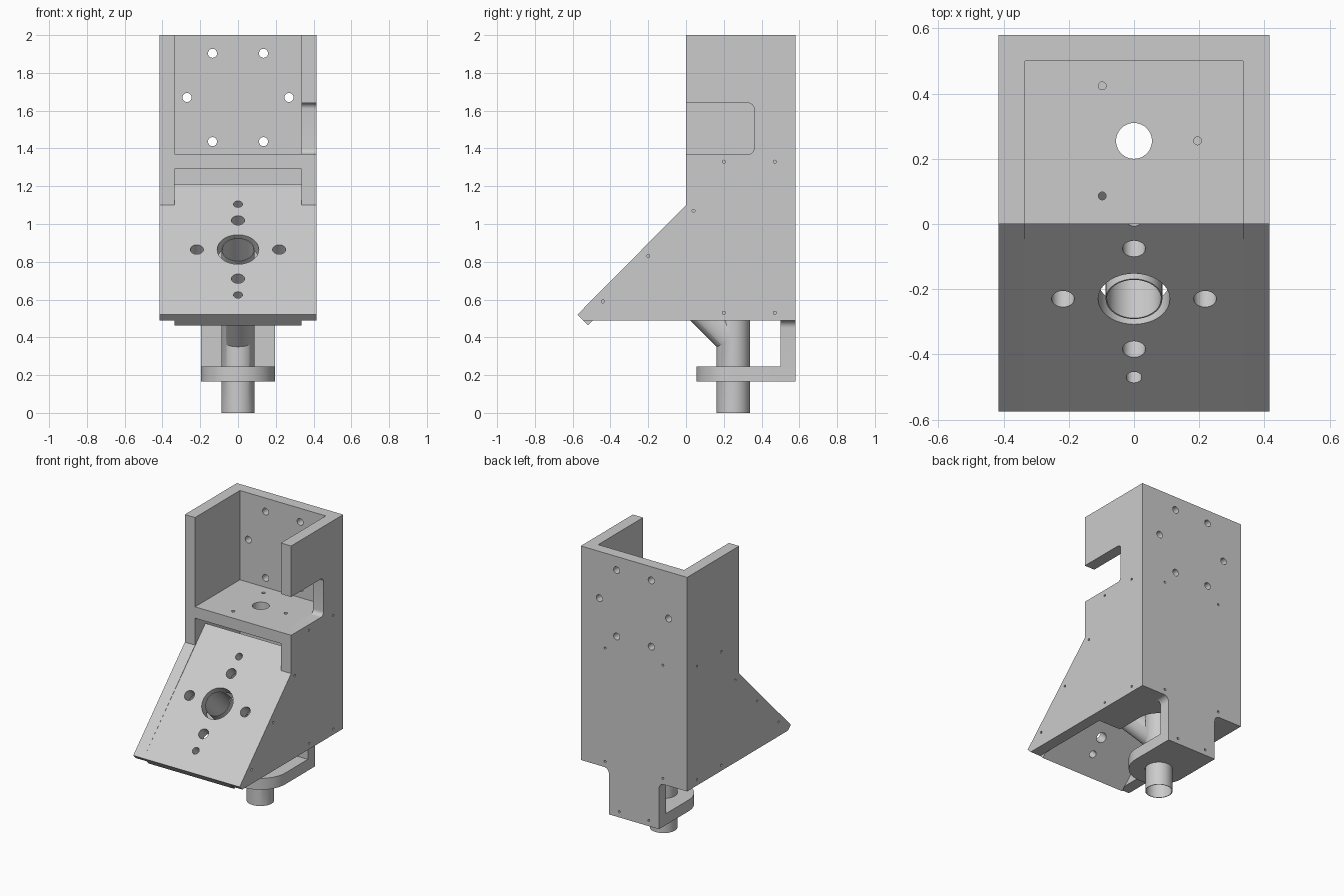
import bpy
import bmesh
from math import cos, sin, radians
from mathutils import Matrix, Vector

if "Cube" in bpy.data.objects:
    bpy.data.objects.remove(bpy.data.objects["Cube"], do_unlink=True)

grey = bpy.data.materials.new("plain_grey")
grey.use_nodes = True
grey.diffuse_color = (0.6, 0.6, 0.6, 1)
grey.node_tree.nodes["Principled BSDF"].inputs["Base Color"].default_value = (0.6, 0.6, 0.6, 1)


def frame(x, y, z, tilt=0):
    """Local drawing plane, tilted about x."""
    return Matrix.Translation((x, y, z)) @ Matrix.Rotation(radians(tilt), 4, 'X')


def side_frame(x):
    """Plane whose axes are world y and z, extruded along world x."""
    return Matrix(((0, 0, 1, x), (1, 0, 0, 0), (0, 1, 0, 0), (0, 0, 0, 1)))


def arc(cx, cy, r, start, end, steps=8):
    angles = [radians(start + (end - start) * i / steps) for i in range(steps + 1)]
    return [(cx + r * cos(a), cy + r * sin(a)) for a in angles]


def circle(cx, cy, r):
    n = 48 if r > 0.05 else 24 if r > 0.01 else 12
    return arc(cx, cy, r, 0, 360, n)[:-1]


def rect(x0, y0, x1, y1):
    return [(x0, y0), (x1, y0), (x1, y1), (x0, y1)]


def prism(name, place, outlines, z0, z1):
    """Extrude one or more outlines into a closed solid."""
    bm = bmesh.new()
    for pts in outlines:
        low = [bm.verts.new((x, y, z0)) for x, y in pts]
        high = [bm.verts.new((x, y, z1)) for x, y in pts]
        bm.faces.new(low)
        bm.faces.new(high)
        for i in range(len(pts)):
            j = (i + 1) % len(pts)
            bm.faces.new((low[i], low[j], high[j], high[i]))
    bm.transform(place)
    bmesh.ops.recalc_face_normals(bm, faces=bm.faces)
    mesh = bpy.data.meshes.new(name)
    bm.to_mesh(mesh)
    bm.free()
    mesh.materials.append(grey)
    obj = bpy.data.objects.new(name, mesh)
    bpy.context.collection.objects.link(obj)
    return obj


def activate(obj):
    bpy.ops.object.select_all(action='DESELECT')
    obj.select_set(True)
    bpy.context.view_layer.objects.active = obj


def combine(obj, other, operation):
    mod = obj.modifiers.new("cut", 'BOOLEAN')
    mod.operation = operation
    mod.solver = 'EXACT'
    mod.object = other
    activate(obj)
    bpy.ops.object.modifier_apply(modifier=mod.name)
    bpy.data.objects.remove(other, do_unlink=True)


def smooth(obj):
    activate(obj)
    bpy.ops.object.shade_smooth_by_angle(angle=radians(30))


def plate(name, place, outline, thick, holes=()):
    """Flat part with round through holes (x, y, radius)."""
    obj = prism(name, place, [outline], 0, thick)
    if holes:
        cutter = prism("cutter", place, [circle(*h) for h in holes], -0.02, thick + 0.02)
        combine(obj, cutter, 'DIFFERENCE')
    smooth(obj)
    return obj


T = 0.08          # plate thickness
IN = 0.335        # inner half width
OUT = 0.415       # outer half width
TUBE_Y = 0.25     # vertical tube axis
SCREW = 0.008

# Side walls, one with a rounded cable notch at the front edge
screws = [(y, z, SCREW) for y in (0.2, 0.47) for z in (0.53, 1.33)]
screws += [(0.04 - 0.24 * i, 1.07 - 0.24 * i, SCREW) for i in range(3)]
base = [(0, 2), (0.5, 2), (0.5, 0.49), (-0.545, 0.49), (-0.575, 0.52), (0, 1.1)]
notch = [(0, 1.37)] + arc(0.33, 1.4, 0.03, -90, 0) + arc(0.33, 1.61, 0.03, 0, 90) + [(0, 1.64)]
plate("plain_side_wall", side_frame(-OUT), base, T, screws)
plate("notched_side_wall", side_frame(IN), base + notch, T, screws)

# Back wall with a hanging tab and filleted inner corners
half = [(OUT, 2), (OUT, 0.49)] + arc(0.235, 0.45, 0.04, 90, 180) + [(0.195, 0.165)]
back = half + [(-x, z) for x, z in reversed(half)]
holes = [(0.27 * cos(radians(a)), 1.67 + 0.27 * sin(radians(a)), 0.024) for a in range(0, 360, 60)]
for x, z in ((0.225, 1.33), (0.225, 0.53), (0.115, 0.205)):
    holes += [(x, z, SCREW), (-x, z, SCREW)]
plate("back_wall", frame(0, 0.58, 0, 90), back, T, holes)

# Shelf with a centre hole and three small holes around it
holes = [(0, 0.255, 0.055)]
holes += [(0.195 * cos(radians(a)), 0.255 + 0.195 * sin(radians(a)), 0.012) for a in (0, 120, 240)]
plate("shelf", frame(0, 0, 1.29), rect(-IN, 0, IN, 0.5), T, holes)

# Bottom plate with a round-ended slot for the tubes
slot = [(-0.16, 0.05)] + arc(0, TUBE_Y, 0.16, 180, 0, 24) + [(0.16, 0.05)]
bottom = [(-IN, 0.5), (-IN, 0.05)] + slot + [(IN, 0.05), (IN, 0.5)]
plate("bottom_plate", frame(0, 0, 0.49), bottom, T)

# Sloping front panel
slope = frame(0, -0.23, 0.865, 45)
holes = [(0, 0, 0.11)]
for s in (-1, 1):
    holes += [(0.218 * s, 0, 0.035), (0, 0.218 * s, 0.035), (0, 0.34 * s, 0.024)]
panel_place = slope @ Matrix.Translation((0, 0, -T))
plate("sloping_panel", panel_place, rect(-IN, -0.488, IN, 0.488), T, holes)

# Tube holder with a rounded front
holder = arc(0, TUBE_Y, 0.195, 180, 360, 32) + [(0.195, 0.5), (-0.195, 0.5)]
plate("tube_holder", frame(0, 0, 0.165), holder, T, [(0, TUBE_Y, 0.089)])

# Branched tube: a vertical run joined by a sloping one, bored through
upright = frame(0, TUBE_Y, 0)
tube = prism("branched_tube", upright, [circle(0, 0, 0.088)], 0, 1.07)
combine(tube, prism("branch", slope, [circle(0, 0, 0.087)], -0.68, 0), 'UNION')
combine(tube, prism("bore", upright, [circle(0, 0, 0.084)], -0.05, 1.12), 'DIFFERENCE')
combine(tube, prism("branch_bore", slope, [circle(0, 0, 0.083)], -0.68, 0.05), 'DIFFERENCE')
smooth(tube)
